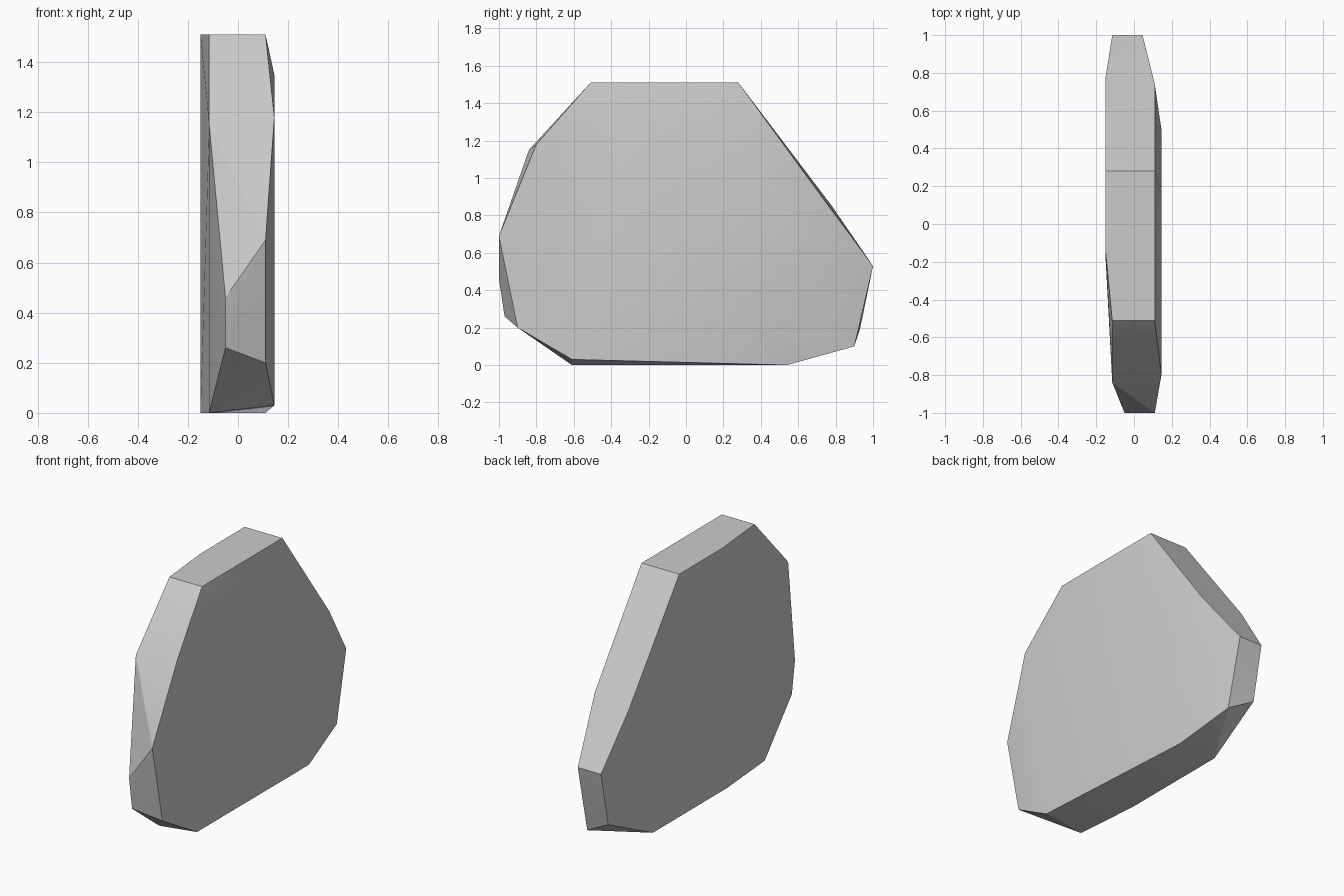
import bpy
import bmesh
import math

# Remove the default cube only
default_cube = bpy.data.objects.get("Cube")
if default_cube:
    bpy.data.objects.remove(default_cube, do_unlink=True)


def flat_material(name, colour):
    material = bpy.data.materials.new(name)
    material.use_nodes = True
    material.diffuse_color = colour
    shader = material.node_tree.nodes["Principled BSDF"]
    shader.inputs["Base Color"].default_value = colour
    shader.inputs["Roughness"].default_value = 0.9
    return material


# Rim of the broad left face, clockwise from the top front corner
left_rim = [
    (.11, -.51, 1.51), (.11, .28, 1.51), (.11, .74, .88), (.045, 1, .53),
    (.05, .9, .1), (.11, .54, 0), (.145, -.61, .03), (.11, -.9, .2),
    (.11, -1, .69), (.145, -.8, 1.18),
]

# Slight swelling inside the left face
left_swell = [(.145, -.3, 1.35), (.145, .15, 1.35), (.145, .5, .8), (.145, .5, .3)]

# Rim of the broad right face, in the same order
right_rim = [
    (-.115, -.51, 1.51), (-.15, -.15, 1.51), (-.15, .28, 1.51),
    (-.15, .78, .85), (-.115, 1, .53), (-.115, .93, .19), (-.15, .54, 0),
    (-.15, -.19, 0), (-.115, -.61, 0), (-.05, -.97, .26), (-.05, -1, .46),
    (-.115, -.84, 1.15),
]


def chipped_slab(name, points, material):
    """Wrap the rims in one convex chipped block."""
    bm = bmesh.new()
    for point in points:
        bm.verts.new(point)
    result = bmesh.ops.convex_hull(bm, input=bm.verts[:])
    unused = {v for v in result["geom_interior"] if isinstance(v, bmesh.types.BMVert)}
    bmesh.ops.delete(bm, geom=list(unused), context="VERTS")
    # Merge the coplanar triangles into clean facets
    bmesh.ops.dissolve_limit(bm, angle_limit=math.radians(1),
                             verts=bm.verts[:], edges=bm.edges[:])
    bmesh.ops.recalc_face_normals(bm, faces=bm.faces[:])
    mesh = bpy.data.meshes.new(name)
    bm.to_mesh(mesh)
    bm.free()
    mesh.materials.append(material)
    slab = bpy.data.objects.new(name, mesh)
    bpy.context.collection.objects.link(slab)
    return slab


# Stone slab
stone_grey = flat_material("stone_grey", (.6, .6, .6, 1))
slab = chipped_slab("stone_slab", left_rim + left_swell + right_rim, stone_grey)

# Soft shading across the broad faces, crisp chipped edges
bpy.ops.object.select_all(action="DESELECT")
slab.select_set(True)
bpy.context.view_layer.objects.active = slab
bpy.ops.object.shade_smooth_by_angle(angle=math.radians(20))
